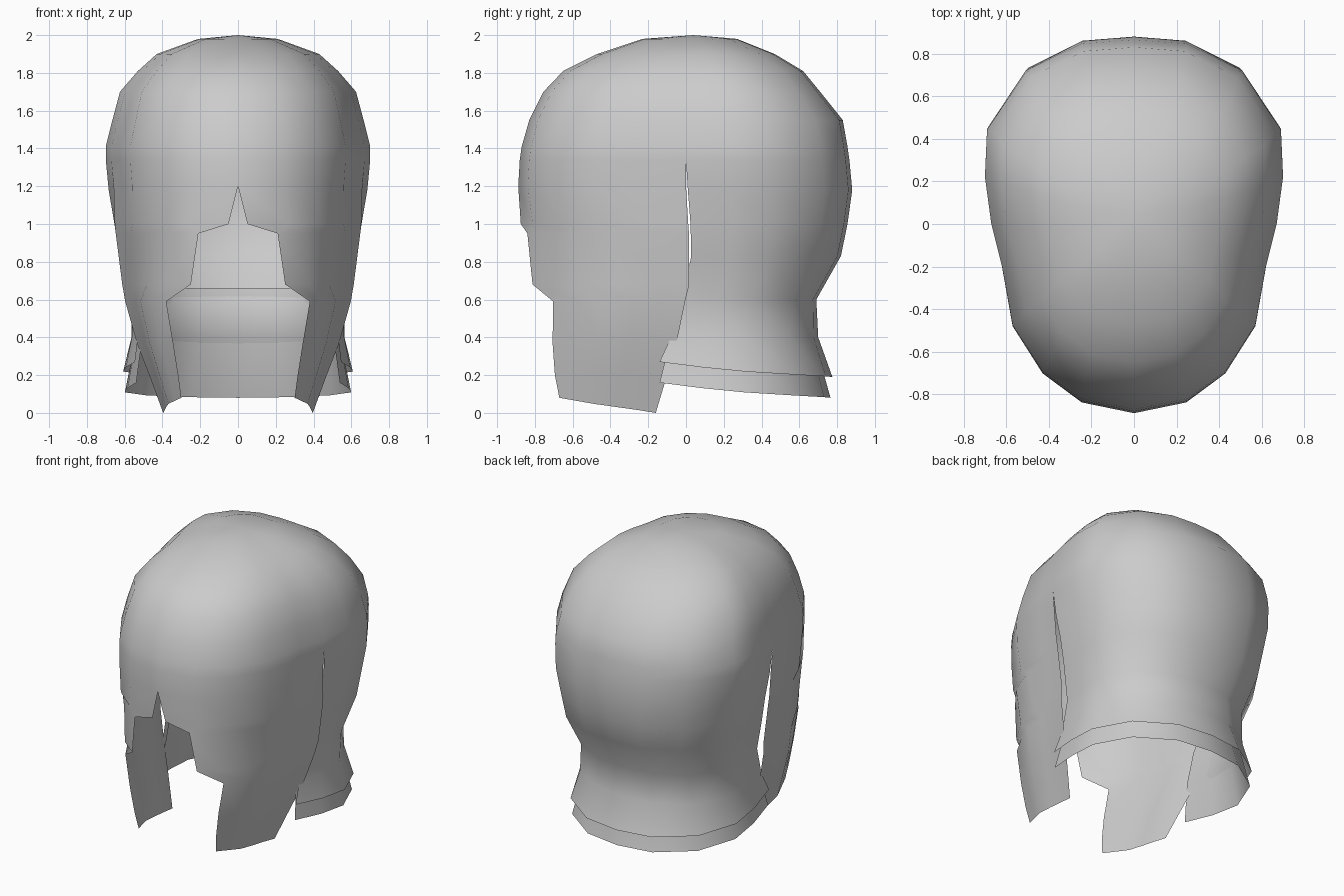
import bpy
import bmesh

if "Cube" in bpy.data.objects:
    bpy.data.objects.remove(bpy.data.objects["Cube"])

# Horizontal outline of the helmet, front centre to back centre (half)
OUTLINE = [(0, -.88), (.25, -.83), (.43, -.70), (.57, -.48), (.62, -.20), (.67, 0),
           (.70, .23), (.69, .46), (.51, .74), (.25, .87), (0, .89)]

# Profiles: (z, front y, back y, half width)
DOME = [(1.98, -.23, .27, .21), (1.90, -.47, .47, .43), (1.81, -.65, .62, .53),
        (1.70, -.755, .71, .625), (1.55, -.83, .83, .665), (1.41, -.87, .855, .70),
        (1.34, -.88, .865, .70)]
CHEEK = [(1.34, -.88, .87, .70), (1.17, -.89, .88, .685), (1.0, -.885, .88, .68),
         (.83, -.88, .88, .66), (.59, -.88, .88, .625), (.37, -.88, .88, .57),
         (.20, -.88, .88, .51), (0, -.88, .88, .44)]
NECK = [(1.34, -.88, .865, .70), (1.18, -.88, .88, .685), (1.0, -.88, .855, .655),
        (.83, -.88, .82, .63), (.60, -.88, .69, .565), (.40, -.88, .70, .57),
        (.19, -.88, .775, .62)]
LINER = [(.66, -.88, .67, .54), (.60, -.88, .665, .535), (.40, -.88, .675, .545),
         (.08, -.88, .765, .61)]


def lookup(table, z):
    """Interpolate a profile at height z."""
    if z >= table[0][0]:
        return table[0][1:]
    for a, b in zip(table, table[1:]):
        if z >= b[0]:
            f = (a[0] - z) / (a[0] - b[0])
            return [p + (q - p) * f for p, q in zip(a[1:], b[1:])]
    return table[-1][1:]


def point(table, t, z):
    """Point on the surface at outline position t (0 front, 5 side, 10 back)."""
    yf, yb, w = lookup(table, z)
    i = min(int(t), 9)
    (x0, y0), (x1, y1) = OUTLINE[i], OUTLINE[i + 1]
    x, y = x0 + (x1 - x0) * (t - i), y0 + (y1 - y0) * (t - i)
    return (x / .70 * w, y / .88 * -yf if y < 0 else y / .89 * yb, z)


def t_from_x(table, x, z):
    """Outline position of an opening edge at distance x from the centre."""
    cx = x * .70 / lookup(table, z)[2]
    for i in range(5):
        a, b = OUTLINE[i][0], OUTLINE[i + 1][0]
        if cx <= b:
            return i + (cx - a) / (b - a)
    return 5


def t_from_y(y):
    """Outline position of a side edge near y = 0."""
    return 5 + y / (.20 if y < 0 else .23)


def sheet(bm, rows):
    """Bridge rows of points into a grid of faces."""
    grid = [[bm.verts.new(p) for p in row] for row in rows]
    for a, b in zip(grid, grid[1:]):
        for j in range(len(a) - 1):
            bm.faces.new((a[j], b[j], b[j + 1], a[j + 1]))
    return grid


def span(table, t0, t1, zfun, n=5):
    return [point(table, t0 + (t1 - t0) * j / n, zfun(j / n)) for j in range(n + 1)]


def finish(name, bm, lining):
    """Mirror the half, line the inside and shade it smooth."""
    bmesh.ops.remove_doubles(bm, verts=bm.verts, dist=.0005)
    geom = bmesh.ops.duplicate(bm, geom=bm.verts[:] + bm.edges[:] + bm.faces[:])["geom"]
    for v in [g for g in geom if isinstance(g, bmesh.types.BMVert)]:
        v.co.x *= -1
    bmesh.ops.reverse_faces(bm, faces=[g for g in geom if isinstance(g, bmesh.types.BMFace)])
    bmesh.ops.remove_doubles(bm, verts=bm.verts, dist=.0005)
    bm.normal_update()
    inner = [v.index for v in bm.verts if not v.is_boundary]
    bm.verts.index_update()
    inner = [v.index for v in bm.verts if not v.is_boundary]
    mesh = bpy.data.meshes.new(name)
    bm.to_mesh(mesh)
    bm.free()
    mesh.materials.append(steel)
    ob = bpy.data.objects.new(name, mesh)
    bpy.context.collection.objects.link(ob)
    mesh.shade_smooth()
    if lining:
        # The lining tapers to a thin edge at every opening
        ob.vertex_groups.new(name="thick").add(inner, 1, 'REPLACE')
        mod = ob.modifiers.new("lining", 'SOLIDIFY')
        mod.thickness, mod.offset, mod.use_rim = .03, -1, False
        mod.vertex_group = "thick"
    return ob


steel = bpy.data.materials.new("steel grey")
steel.diffuse_color = (.6, .6, .6, 1)
steel.use_nodes = True
steel.node_tree.nodes["Principled BSDF"].inputs["Base Color"].default_value = steel.diffuse_color

# Helmet shell: dome, face plate with cheek guards, and back with flared neck
bm = bmesh.new()
grid = sheet(bm, [span(DOME, 0, 10, lambda f, z=r[0]: z, 10) for r in DOME])
top = bm.verts.new((0, .04, 2))
for a, b in zip(grid[0], grid[0][1:]):
    bm.faces.new((top, a, b))

# (z, x of the face opening, y of the side slit)
face_rows = [(1.34, 0, 0), (1.20, 0, 0), (1.0, .05, .012), (.95, .21, .016),
             (.68, .25, .017), (.59, .38, -.005), (.37, .343, -.05), (.20, .316, -.10)]
rows = [span(CHEEK, t_from_x(CHEEK, x, z), t_from_y(y), lambda f, z=z: z)
        for z, x, y in face_rows]
rows.append(span(CHEEK, t_from_x(CHEEK, .30, .08), t_from_y(-.16),
                 lambda f: .08 * (1 - f)))
sheet(bm, rows)

# (z, y of the side slit)
back_rows = [(1.34, 0), (1.18, .01), (1.0, .025), (.83, .03), (.60, -.02), (.40, -.08)]
rows = [span(NECK, t_from_y(y), 10, lambda f, z=z: z) for z, y in back_rows]
rows.append(span(NECK, t_from_y(-.14), 10, lambda f: .19 + .08 * (1 - f) ** 2))
sheet(bm, rows)
finish("helmet_shell", bm, True)

# Inner neck guard showing below the flared rim
bm = bmesh.new()
rows = [span(LINER, t_from_y(y), 10, lambda f, z=z: z)
        for z, y in [(.66, 0), (.60, -.02), (.40, -.08)]]
rows.append(span(LINER, t_from_y(-.14), 10, lambda f: .08 + .08 * (1 - f) ** 2))
sheet(bm, rows)
finish("neck_liner", bm, False)
